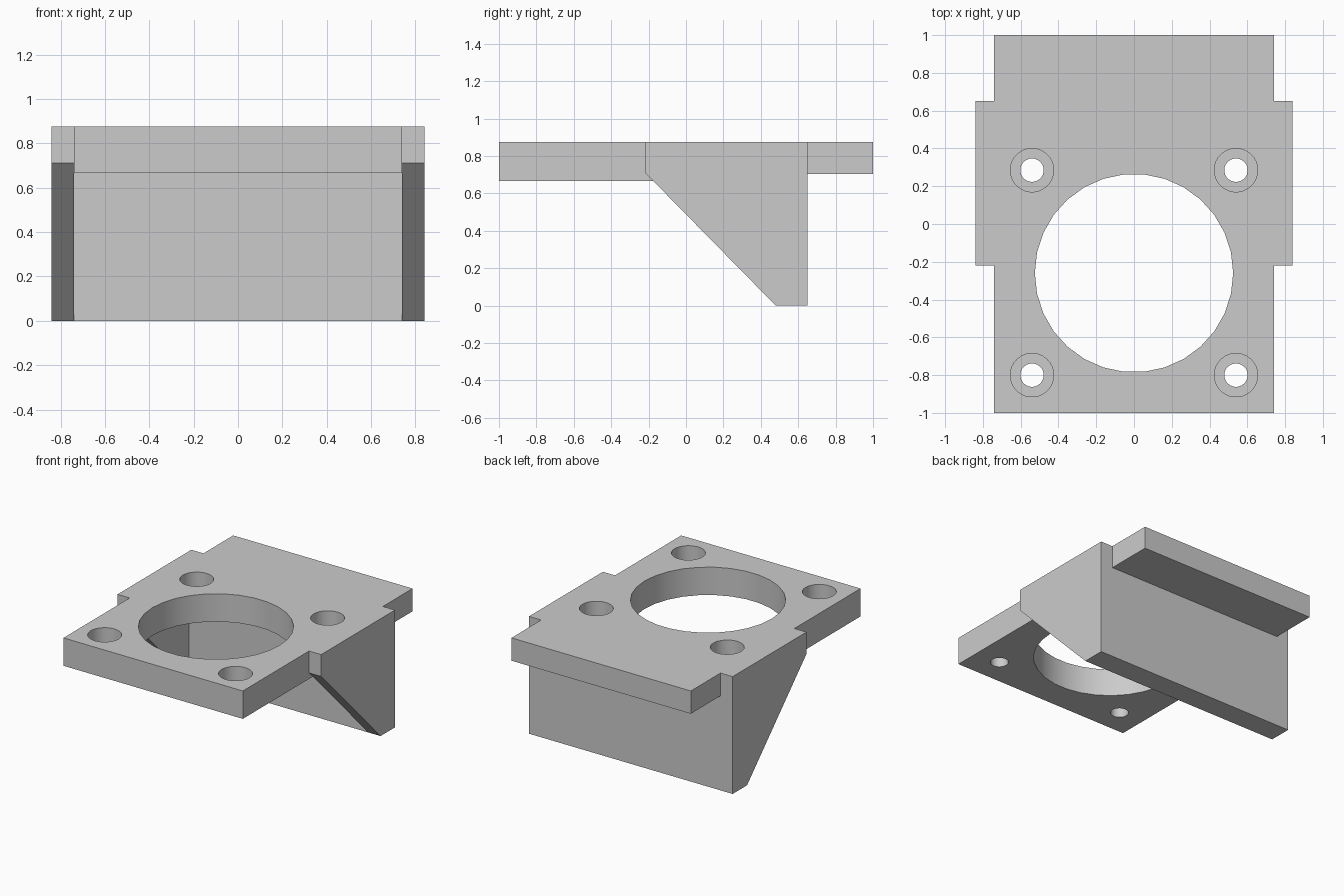
import bpy
import bmesh
from math import radians, pi

cube = bpy.data.objects.get("Cube")
if cube:
    bpy.data.objects.remove(cube, do_unlink=True)

grey = bpy.data.materials.new("light_grey")
grey.use_nodes = True
COLOUR = (0.6, 0.6, 0.6, 1)
grey.diffuse_color = COLOUR
grey.node_tree.nodes["Principled BSDF"].inputs["Base Color"].default_value = COLOUR

TOP, BOTTOM, LIP = 0.875, 0.667, 0.705   # plate levels
WALL_FRONT, WALL_BACK = 0.48, 0.65
HALF, OUTER = 0.74, 0.84                 # half widths without and with gussets


def extrude_profile(name, profile, x0, x1):
    """Prism with a (y, z) outline running from x0 to x1."""
    bm = bmesh.new()
    face = bm.faces.new([bm.verts.new((x0, y, z)) for y, z in profile])
    moved = bmesh.ops.extrude_face_region(bm, geom=[face])["geom"]
    verts = [v for v in moved if isinstance(v, bmesh.types.BMVert)]
    bmesh.ops.translate(bm, verts=verts, vec=(x1 - x0, 0, 0))
    bmesh.ops.recalc_face_normals(bm, faces=bm.faces)
    mesh = bpy.data.meshes.new(name)
    bm.to_mesh(mesh)
    bm.free()
    obj = bpy.data.objects.new(name, mesh)
    bpy.context.collection.objects.link(obj)
    mesh.materials.append(grey)
    return obj


def cylinder(name, x, y, radius, z0, z1, sides):
    bpy.ops.mesh.primitive_cylinder_add(
        vertices=sides, radius=radius, depth=z1 - z0,
        location=(x, y, (z0 + z1) / 2), rotation=(0, 0, pi / 2))
    obj = bpy.context.object
    obj.name = name
    obj.data.materials.append(grey)
    return obj


def combine(target, tool, operation):
    """Apply a boolean and remove the tool object."""
    tool.hide_render = True
    mod = target.modifiers.new(tool.name, 'BOOLEAN')
    mod.operation, mod.object, mod.solver = operation, tool, 'EXACT'
    bpy.context.view_layer.objects.active = target
    bpy.ops.object.modifier_apply(modifier=mod.name)
    bpy.data.objects.remove(tool, do_unlink=True)


# Mounting plate, hanging wall and thinner rear lip
bracket = extrude_profile("mounting_bracket", [
    (-1, TOP), (-1, BOTTOM), (WALL_FRONT, BOTTOM), (WALL_FRONT, 0),
    (WALL_BACK, 0), (WALL_BACK, LIP), (1, LIP), (1, TOP)], -HALF, HALF)

# Triangular gussets on both sides
gusset = [(-0.22, TOP), (-0.22, 0.712), (WALL_FRONT, 0),
          (WALL_BACK, 0), (WALL_BACK, TOP)]
for side, label in ((1, "left"), (-1, "right")):
    part = extrude_profile(label + "_gusset", gusset, side * HALF, side * OUTER)
    combine(bracket, part, 'UNION')

# Large central opening
combine(bracket, cylinder("opening_cutter", 0, -0.26, 0.525, 0.5, 1, 30), 'DIFFERENCE')

# Four counterbored screw holes
for x in (-0.54, 0.54):
    for y in (-0.8, 0.285):
        combine(bracket, cylinder("screw_cutter", x, y, 0.062, 0.5, 1, 30), 'DIFFERENCE')
        combine(bracket, cylinder("counterbore_cutter", x, y, 0.115, TOP - 0.11, 1, 30), 'DIFFERENCE')

bpy.ops.object.select_all(action='DESELECT')
bracket.select_set(True)
bpy.context.view_layer.objects.active = bracket
bpy.ops.object.shade_smooth_by_angle(angle=radians(30))
